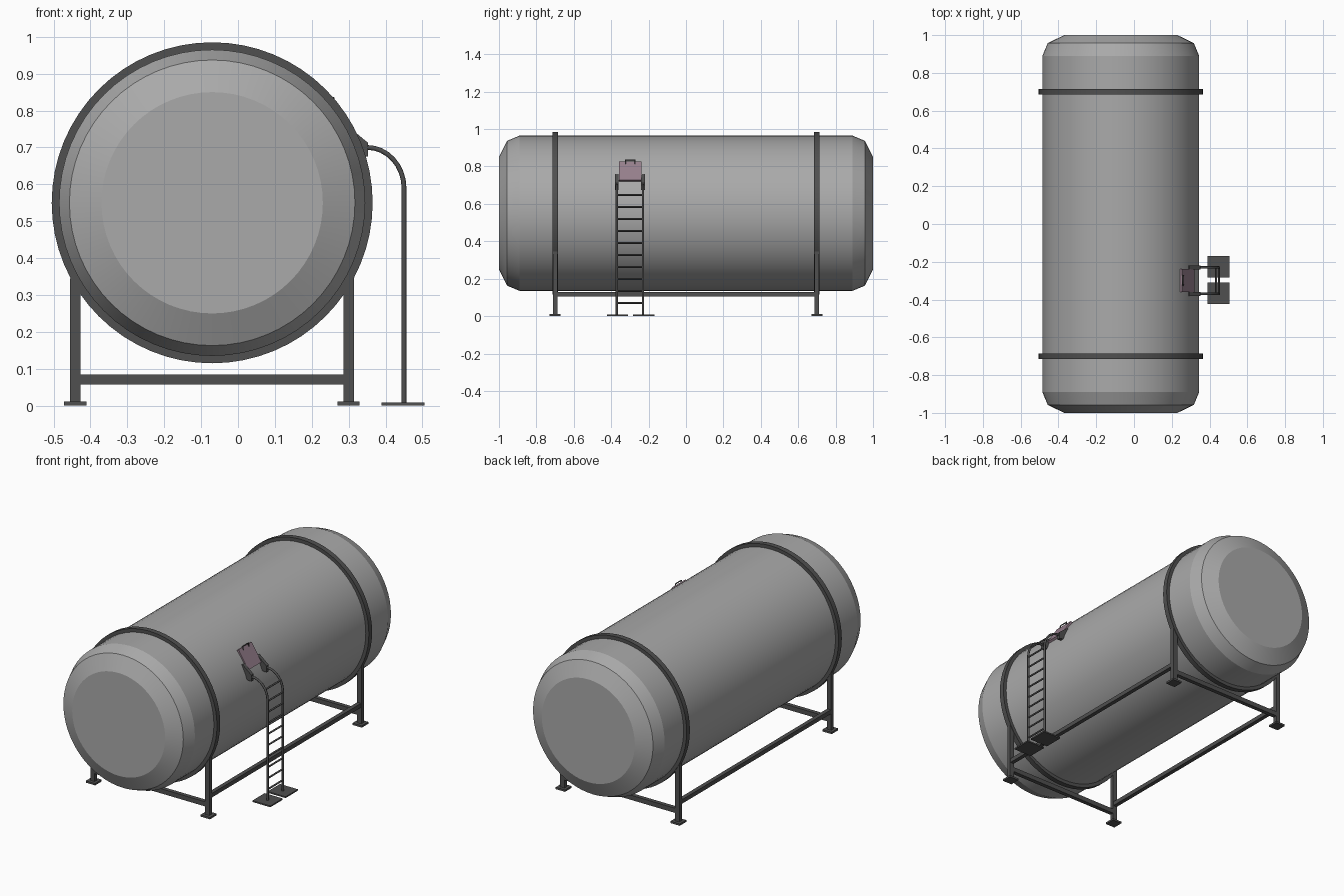
import bpy, bmesh, math
from mathutils import Vector, Matrix

if "Cube" in bpy.data.objects:
    bpy.data.objects.remove(bpy.data.objects["Cube"])

CX, CZ, SEG = -0.07, 0.55, 64        # tank axis and roundness


def material(name, rgb):
    m = bpy.data.materials.new(name)
    m.diffuse_color = (*rgb, 1)
    m.use_nodes = True
    m.node_tree.nodes["Principled BSDF"].inputs["Base Color"].default_value = m.diffuse_color
    return m


STEEL = material("dark_steel", (0.08, 0.08, 0.08))
SHELL = material("tank_grey", (0.4, 0.4, 0.4))
PINK = material("hatch_pink", (0.3, 0.21, 0.26))


def finish(name, bm, mat, smooth=None):
    bmesh.ops.recalc_face_normals(bm, faces=bm.faces)
    me = bpy.data.meshes.new(name)
    bm.to_mesh(me)
    bm.free()
    ob = bpy.data.objects.new(name, me)
    bpy.context.collection.objects.link(ob)
    me.materials.append(mat)
    if smooth:
        bpy.ops.object.select_all(action='DESELECT')
        ob.select_set(True)
        bpy.context.view_layer.objects.active = ob
        bpy.ops.object.shade_smooth_by_angle(angle=math.radians(smooth))
    return ob


def lathe(name, profile, mat, closed=False):
    """Revolve (radius, y) points around the tank axis."""
    bm = bmesh.new()
    rings = []
    for r, y in profile:
        rings.append([bm.verts.new((CX + r * math.cos(2 * math.pi * i / SEG), y,
                                    CZ + r * math.sin(2 * math.pi * i / SEG)))
                      for i in range(SEG)])
    pairs = list(zip(rings, rings[1:]))
    if closed:
        pairs.append((rings[-1], rings[0]))
    else:
        bm.faces.new(rings[0])
        bm.faces.new(rings[-1])
    for a, b in pairs:
        for i in range(SEG):
            j = (i + 1) % SEG
            bm.faces.new((a[i], a[j], b[j], b[i]))
    return finish(name, bm, mat, 20)


def box(name, x, y, z, mat=STEEL, matrix=Matrix()):
    """Box from (min, max) ranges."""
    bm = bmesh.new()
    bmesh.ops.create_cube(bm, size=1)
    for v in bm.verts:
        v.co = matrix @ Vector([(r[0] + r[1]) / 2 + c * (r[1] - r[0])
                                for r, c in zip((x, y, z), v.co)])
    return finish(name, bm, mat)


def tube(name, points, radius, mat=STEEL):
    cu = bpy.data.curves.new(name, 'CURVE')
    cu.dimensions = '3D'
    cu.bevel_depth = radius
    cu.bevel_resolution = 2
    cu.use_fill_caps = True
    sp = cu.splines.new('POLY')
    sp.points.add(len(points) - 1)
    for p, co in zip(sp.points, points):
        p.co = (*co, 1)
    cu.materials.append(mat)
    ob = bpy.data.objects.new(name, cu)
    bpy.context.collection.objects.link(ob)
    return ob


# tank shell with two-step chamfered ends
half = [(0.30, 1.0), (0.387, 0.957), (0.415, 0.89)]
lathe("tank", [(r, -y) for r, y in half] + half[::-1], SHELL)

# support frames: hoop, legs, feet, cross bar
LEGS = (-0.441, 0.30)
for side, y in (("front", -0.70), ("back", 0.70)):
    lathe(side + "_hoop", [(0.41, y - 0.015), (0.435, y - 0.015),
                           (0.435, y + 0.015), (0.41, y + 0.015)], STEEL, True)
    for x in LEGS:
        box(side + "_leg", (x - 0.014, x + 0.014), (y - 0.012, y + 0.012), (0, 0.345))
        box(side + "_foot", (x - 0.03, x + 0.03), (y - 0.03, y + 0.03), (0, 0.011))
    box(side + "_cross_bar", LEGS, (y - 0.012, y + 0.012), (0.057, 0.084))
for x in LEGS:
    box("long_bar", (x - 0.012, x + 0.012), (-0.70, 0.70), (0.106, 0.13))

# ladder rails with bent top, base plates and wall brackets
bend = [(0.35 + 0.10 * math.sin(t), 0.59 + 0.11 * math.cos(t))
        for t in [math.pi / 2 * i / 8 for i in range(9)]]
for y, py in ((-0.37, -0.366), (-0.23, -0.226)):
    tube("ladder_rail", [(0.33, y, 0.70)] + [(x, y, z) for x, z in bend] + [(0.45, y, 0.003)], 0.0065)
    box("ladder_base_plate", (0.389, 0.505), (py - 0.057, py + 0.057), (0, 0.008))
    bm = bmesh.new()
    f = bm.faces.new([bm.verts.new((x, y - 0.01, z)) for x, z in
                      ((0.285, 0.755), (0.295, 0.76), (0.352, 0.713), (0.352, 0.675), (0.318, 0.68))])
    ext = bmesh.ops.extrude_face_region(bm, geom=[f])["geom"]
    bmesh.ops.translate(bm, vec=(0, 0.02, 0), verts=[v for v in ext if isinstance(v, bmesh.types.BMVert)])
    finish("ladder_bracket", bm, STEEL)
for i in range(10):
    z = 0.07 + 0.0642 * i
    x = 0.45 if z < 0.59 else 0.35 + 0.10 * math.sqrt(1 - ((z - 0.59) / 0.11) ** 2)
    tube("ladder_rung", [(x, -0.37, z), (x, -0.23, z)], 0.005)

# hatch lying tangent to the shell (local x = outward, z = up the shell)
tilt = Matrix.Translation((CX, -0.298, CZ)) @ Matrix.Rotation(math.radians(-32.5), 4, 'Y')
box("hatch", (0.393, 0.423), (-0.061, 0.061), (-0.06, 0.06), PINK, tilt)
tube("hatch_handle", [tilt @ Vector(p) for p in
                      ((0.42, -0.026, 0.042), (0.429, -0.026, 0.064),
                       (0.429, 0.026, 0.064), (0.42, 0.026, 0.042))], 0.0035)
